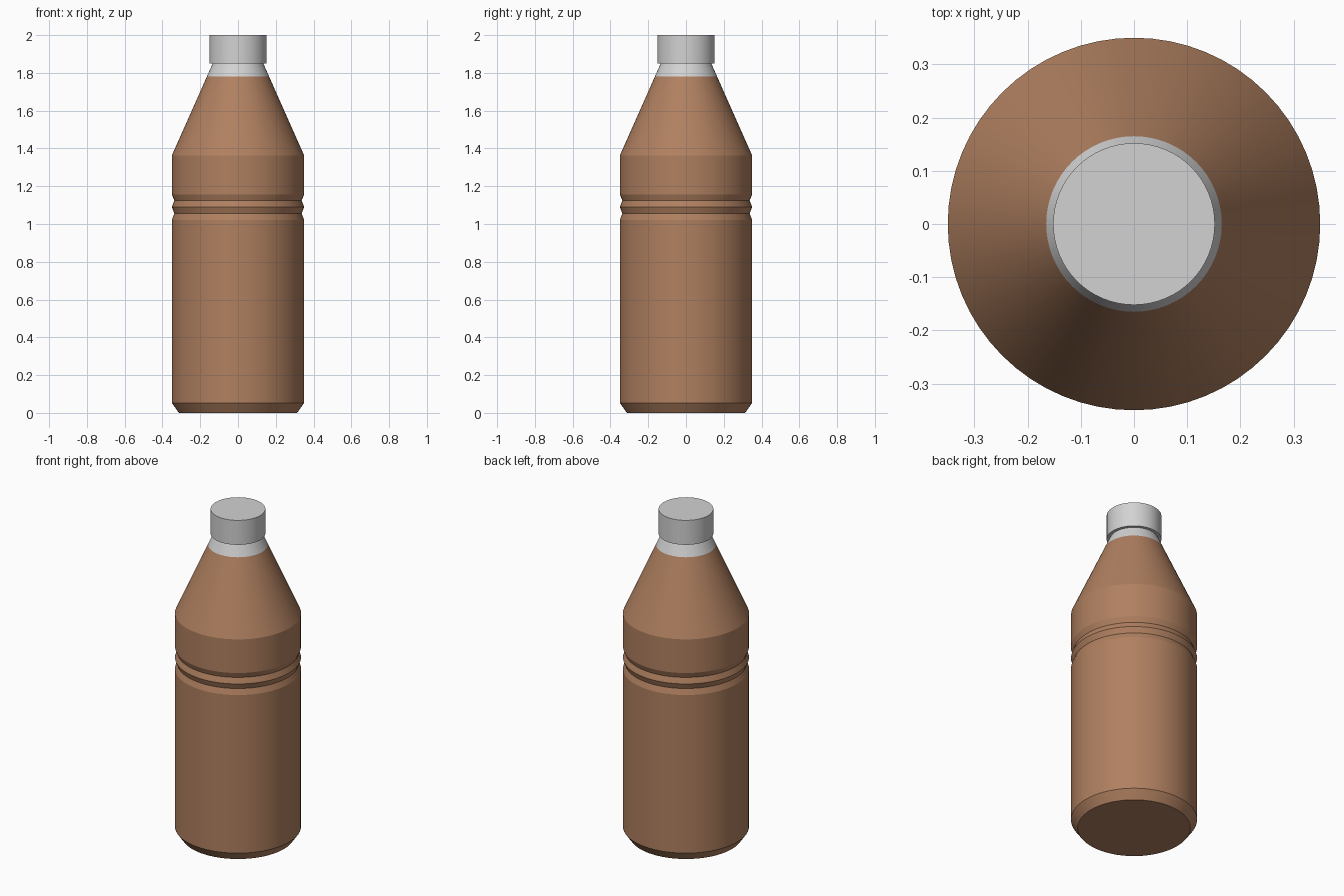
import bpy, bmesh, math

if "Cube" in bpy.data.objects:
    bpy.data.objects.remove(bpy.data.objects["Cube"])

SEGMENTS = 64


def material(name, rgb):
    m = bpy.data.materials.new(name)
    m.diffuse_color = (*rgb, 1.0)
    m.use_nodes = True
    m.node_tree.nodes["Principled BSDF"].inputs["Base Color"].default_value = m.diffuse_color
    return m


def lathe(name, profile, mats, rule=lambda z: 0):
    """Spin a (radius, height) profile about z, closing both ends."""
    bm = bmesh.new()
    rings = []
    for r, z in profile:
        rings.append([bm.verts.new((r * math.cos(2 * math.pi * i / SEGMENTS),
                                    r * math.sin(2 * math.pi * i / SEGMENTS), z))
                      for i in range(SEGMENTS)])
    for a, b in zip(rings, rings[1:]):
        for i in range(SEGMENTS):
            j = (i + 1) % SEGMENTS
            bm.faces.new((a[i], a[j], b[j], b[i]))
    bm.faces.new(rings[0][::-1])
    bm.faces.new(rings[-1])
    for f in bm.faces:
        f.material_index = rule(f.calc_center_median().z)
    mesh = bpy.data.meshes.new(name)
    bm.to_mesh(mesh)
    bm.free()
    for m in mats:
        mesh.materials.append(m)
    ob = bpy.data.objects.new(name, mesh)
    bpy.context.collection.objects.link(ob)
    bpy.ops.object.select_all(action='DESELECT')
    ob.select_set(True)
    bpy.context.view_layer.objects.active = ob
    bpy.ops.object.shade_smooth_by_angle(angle=math.radians(15))
    return ob


brown = material("brown", (0.434, 0.216, 0.117))
grey = material("light grey", (0.645, 0.645, 0.645))

# Bottle: chamfered base, two grooves, conical shoulder, pale neck
body_profile = [(0.313, 0), (0.35, 0.053), (0.35, 1.022),
                (0.337, 1.056), (0.35, 1.09), (0.337, 1.124), (0.35, 1.157),
                (0.35, 1.363), (0.165, 1.78), (0.134, 1.85), (0.134, 1.87)]
lathe("bottle_body", body_profile, [brown, grey], lambda z: int(z > 1.78))

# Screw cap
lathe("cap", [(0.152, 1.85), (0.152, 2.0)], [grey])
